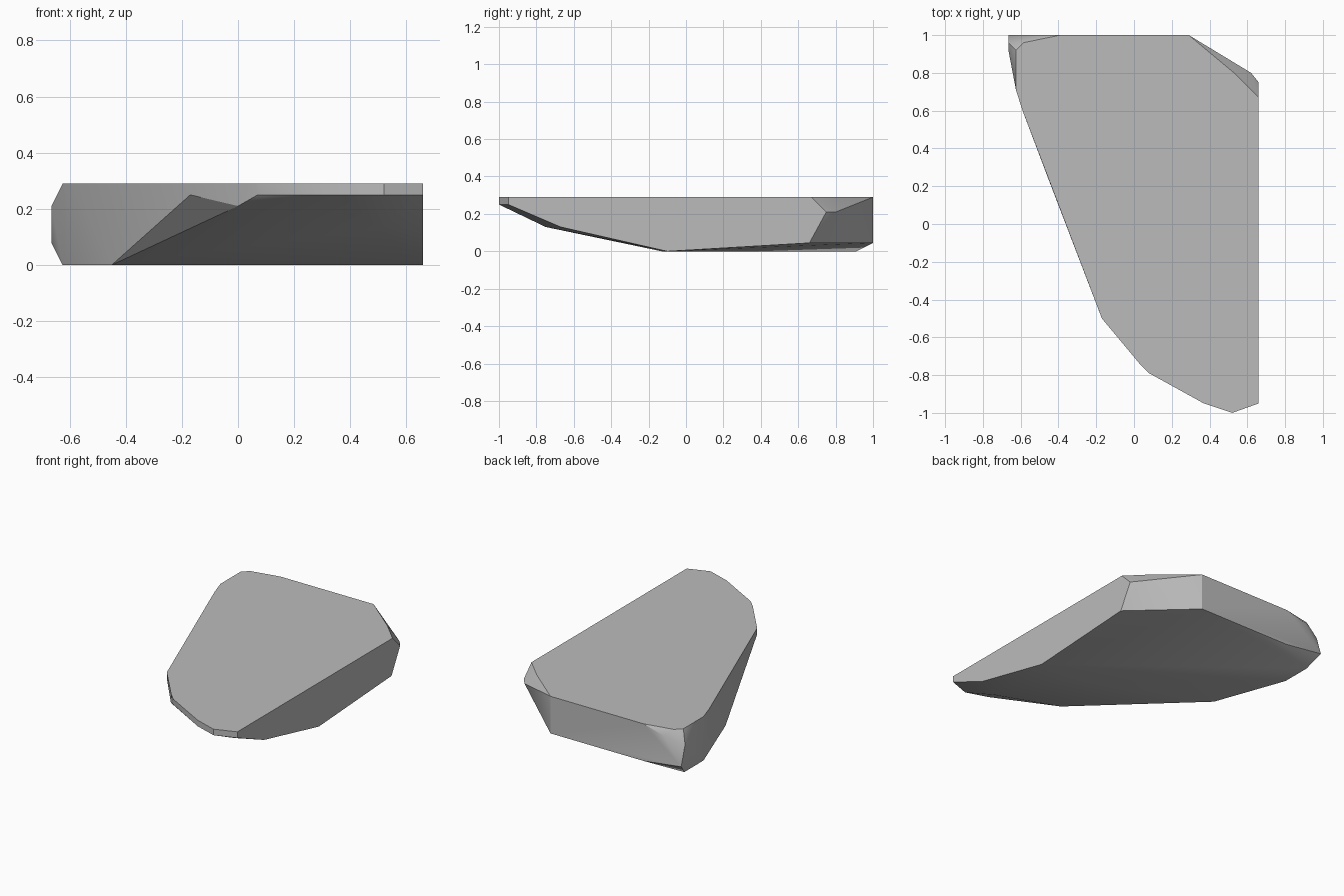
import bpy
import bmesh
import math

# Remove only the default object
default_cube = bpy.data.objects.get("Cube")
if default_cube:
    bpy.data.objects.remove(default_cube, do_unlink=True)

# Heights shared by the rings of corners on the stone
TOP, LIP, SHOULDER, FOOT, GROUND = 0.29, 0.25, 0.21, 0.045, 0.0
RIGHT, LEFT, BACK = 0.66, -0.665, 1.0


def make_material(name, value):
    material = bpy.data.materials.new(name)
    material.use_nodes = True
    colour = (value, value, value, 1.0)
    material.diffuse_color = colour
    shader = material.node_tree.nodes["Principled BSDF"]
    shader.inputs["Base Color"].default_value = colour
    return material


def add_ring(bm, height, outline):
    """Add the corners of one horizontal ring."""
    for x, y in outline:
        bm.verts.new((x, y, height))


def build_stone(name, material):
    bm = bmesh.new()

    # Flat top with rounded front and clipped back corners
    add_ring(bm, TOP, [
        (RIGHT, -0.95), (0.52, -1), (0.37, -0.95), (0.08, -0.79),
        (0.03, -0.74), (-0.17, -0.5), (-0.59, 0.6), (-0.625, 0.71),
        (-0.625, 0.92), (-0.585, 0.96), (-0.39, BACK), (0.29, BACK),
        (0.53, 0.8), (RIGHT, 0.67)])

    # Thin upright lip around the front
    add_ring(bm, LIP, [
        (RIGHT, -0.95), (0.52, -1), (0.37, -0.95), (0.07, -0.78),
        (-0.17, -0.5), (-0.54, BACK)])

    # Widest points of the clipped corners
    add_ring(bm, SHOULDER, [
        (0.0, -0.7), (LEFT, 0.92), (LEFT, 0.96),
        (0.62, 0.8), (RIGHT, 0.75)])

    # Sloping front underside and lower left corner
    add_ring(bm, 0.13, [(RIGHT, -0.67), (0.5, -0.75)])
    add_ring(bm, 0.08, [(LEFT, 0.92), (LEFT, BACK)])

    # Lower back edge and the flat underside
    add_ring(bm, FOOT, [
        (-0.39, BACK), (0.29, BACK), (0.53, 0.78), (RIGHT, 0.66)])
    add_ring(bm, GROUND, [
        (RIGHT, -0.1), (0.4, -0.13), (-0.45, 0.23),
        (-0.625, 0.71), (-0.625, 0.91)])

    # Wrap the corners in a convex shell and merge its flat areas
    hull = bmesh.ops.convex_hull(bm, input=bm.verts[:])
    unused = set(hull["geom_interior"] + hull["geom_unused"])
    loose = [v for v in unused if isinstance(v, bmesh.types.BMVert)]
    bmesh.ops.delete(bm, geom=loose, context='VERTS')
    bmesh.ops.dissolve_limit(
        bm, angle_limit=math.radians(1),
        verts=bm.verts[:], edges=bm.edges[:])
    bmesh.ops.recalc_face_normals(bm, faces=bm.faces[:])

    mesh = bpy.data.meshes.new(name)
    bm.to_mesh(mesh)
    bm.free()
    mesh.materials.append(material)
    stone = bpy.data.objects.new(name, mesh)
    bpy.context.collection.objects.link(stone)
    return stone


stone_slab = build_stone("stone_slab", make_material("stone_grey", 0.5))

# Soften the shallow facets while keeping the strong edges crisp
bpy.ops.object.select_all(action='DESELECT')
stone_slab.select_set(True)
bpy.context.view_layer.objects.active = stone_slab
bpy.ops.object.shade_smooth_by_angle(angle=math.radians(30))
